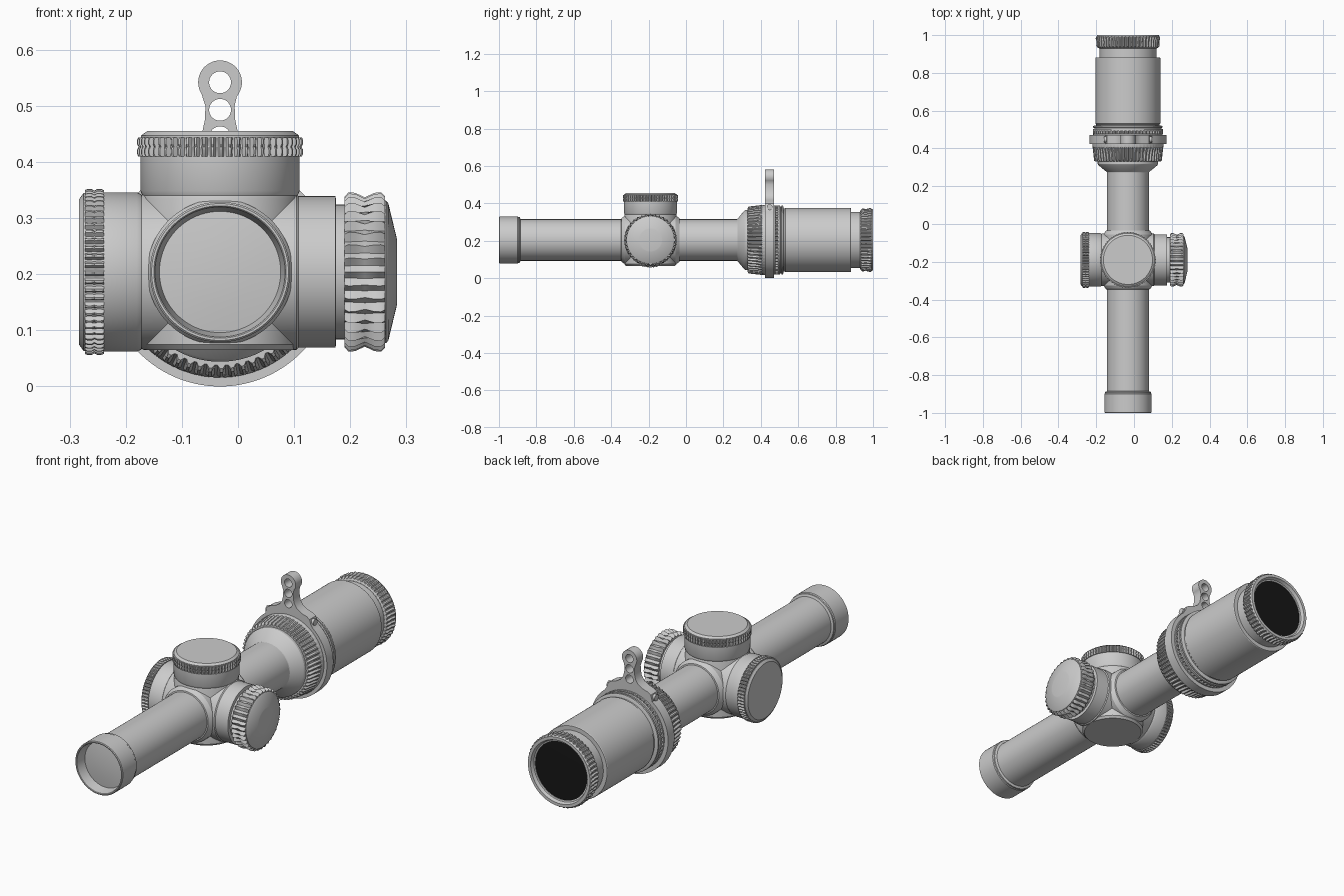
import bpy, bmesh
from math import sin, cos, pi, radians

CX, CY, CZ = -0.032, -0.19, 0.204     # optical axis x/z, turret centre y


def lathe(name, axis, profile, teeth=0, per=4, n=96):
    """Revolve (radius, position, groove depth) points; teeth > 0 cuts grooves."""
    n = teeth * per if teeth else n
    bm = bmesh.new()
    rings = []
    for p in profile:
        r0, h = p[0], p[1]
        d = p[2] if len(p) > 2 else 0
        ring = []
        for k in range(n):
            r = r0 - (d if k % per >= per / 2 else 0)
            a = 2 * pi * k / n
            u, v = r * cos(a), r * sin(a)
            co = {'X': (h, CY + u, CZ + v),
                  'Y': (CX + u, h, CZ + v),
                  'Z': (CX + u, CY + v, h)}[axis]
            ring.append(bm.verts.new(co))
        rings.append(ring)
    for a, b in zip(rings, rings[1:]):
        for k in range(n):
            j = (k + 1) % n
            bm.faces.new((a[k], a[j], b[j], b[k]))
    bmesh.ops.remove_doubles(bm, verts=bm.verts, dist=1e-5)
    bmesh.ops.recalc_face_normals(bm, faces=bm.faces)
    me = bpy.data.meshes.new(name)
    bm.to_mesh(me)
    bm.free()
    ob = bpy.data.objects.new(name, me)
    bpy.context.collection.objects.link(ob)
    return ob


# Main tube with front bell, recessed objective lens
lathe("main_tube", 'Y', [
    (0, -0.945), (0.107, -0.945), (0.109, -0.955), (0.116, -0.998), (0.118, -1),
    (0.122, -1), (0.125, -0.997), (0.125, -0.9), (0.122, -0.896), (0.122, -0.889),
    (0.111, -0.885), (0.111, 0.3), (0, 0.3)])
lathe("objective_lens", 'Y', [(0, -0.958), (0.06, -0.956), (0.109, -0.95), (0, -0.946)])

# Central turret housing: three crossing cylinders
lathe("housing_vertical", 'Z', [
    (0, 0.065), (0.131, 0.065), (0.14, 0.075), (0.14, 0.335), (0.137, 0.342), (0, 0.342)])
lathe("housing_cross", 'X', [
    (0, -0.176), (0.135, -0.176), (0.139, -0.168), (0.139, 0.104), (0.135, 0.108), (0, 0.108)])
lathe("housing_collar", 'Y', [
    (0.109, CY - 0.157), (0.117, CY - 0.155), (0.13, CY - 0.135), (0.13, CY + 0.135),
    (0.117, CY + 0.155), (0.109, CY + 0.157)])


def cap_profile(s, a, b, band0, band1, end):
    """Capped turret: plain barrel, double row of teeth, chamfered lid."""
    m, w = (band0 + band1) / 2, (band1 - band0)
    d = 0.009
    return [(0, a), (0.138, a), (s, a + (b - a) * 0.08), (s, band0), (s + 0.004, band0),
            (s + 0.004, band0, d * .6), (s + 0.006, band0 + w * .15, d),
            (s + 0.006, m - w * .15, d), (s + 0.003, m, d * .5),
            (s + 0.006, m + w * .15, d), (s + 0.006, band1 - w * .15, d),
            (s + 0.004, band1, d * .6), (s + 0.004, band1), (s - 0.001, band1),
            (s - 0.001, b), (s - 0.012, end), (0, end)]


# Elevation turret on top and capped turret on the left
lathe("top_turret", 'Z', cap_profile(0.142, 0.34, 0.447, 0.41, 0.444, 0.455), 60)
lathe("left_turret", 'X', cap_profile(0.142, -0.172, -0.275, -0.239, -0.273, -0.283), 60)

# Side knob on the right: barrel, neck, waisted knurl with pointed facets, domed end
lathe("right_turret_barrel", 'X', [
    (0, 0.1), (0.135, 0.1), (0.135, 0.174), (0.12, 0.175), (0.12, 0.2), (0, 0.2)])
lathe("right_knob", 'X', [
    (0, 0.19), (0.124, 0.19), (0.134, 0.19, 0.008), (0.142, 0.197, 0.015),
    (0.141, 0.209, 0.013), (0.133, 0.226, 0.003), (0.141, 0.243, 0.013),
    (0.142, 0.255, 0.015), (0.135, 0.262, 0.008), (0.124, 0.262)], 36, 2)
lathe("right_knob_end", 'X', [
    (0, 0.25), (0.127, 0.25), (0.127, 0.264), (0.122, 0.268), (0.064, 0.282),
    (0.059, 0.283), (0, 0.283)])

# Zoom ring: flare, grooved grip
lathe("eyepiece_flare", 'Y', [
    (0.109, 0.265), (0.112, 0.275), (0.155, 0.31), (0.16, 0.318), (0.16, 0.345), (0.1, 0.345)])
lathe("zoom_ring", 'Y', [
    (0.1, 0.33), (0.166, 0.33), (0.172, 0.33, 0.006), (0.179, 0.335, 0.011), (0.183, 0.37, 0.010),
    (0.187, 0.405, 0.003), (0.188, 0.415), (0.188, 0.427), (0.18, 0.427), (0.18, 0.45),
    (0.1, 0.45)], 56)
lathe("zoom_ring_rear", 'Y', [
    (0.1, 0.44), (0.184, 0.44), (0.184, 0.477), (0.185, 0.478, 0.009), (0.185, 0.492, 0.009),
    (0.185, 0.493), (0.185, 0.503), (0.178, 0.504), (0.178, 0.509), (0.184, 0.51),
    (0.184, 0.518), (0.174, 0.522), (0.1, 0.522)], 56)

# Eyepiece barrel and neck
lathe("eyepiece_barrel", 'Y', [
    (0.1, 0.515), (0.168, 0.515), (0.168, 0.528), (0.172, 0.532), (0.172, 0.878),
    (0.17, 0.881), (0.15, 0.881), (0.15, 0.94), (0.1, 0.94)])
# Knurled rear ring with open rim
lathe("eyepiece_rear_ring", 'Y', [
    (0.135, 0.93), (0.153, 0.93), (0.162, 0.935, 0.004), (0.168, 0.942, 0.009),
    (0.166, 0.965, 0.007), (0.171, 0.982, 0.009), (0.17, 0.99, 0.006), (0.165, 0.994),
    (0.163, 1.0), (0.149, 1.0), (0.143, 0.985), (0.137, 0.983), (0.135, 0.93)], 52)
glass = lathe("ocular_lens", 'Y', [(0, 0.95), (0.142, 0.95), (0.142, 0.98), (0, 0.984)])
mat = bpy.data.materials.new("dark_glass")
mat.diffuse_color = (0.008, 0.008, 0.008, 1)
glass.data.materials.append(mat)


# Throw lever: clamp ring, flared stem and pierced round head in one flat outline
def circle(x, z, r, a0=0, a1=360, n=48):
    return [(x + r * cos(radians(a0 + (a1 - a0) * i / n)),
             z + r * sin(radians(a0 + (a1 - a0) * i / n))) for i in range(n)]


side = [(0.026, 0.5), (0.027, 0.475), (0.032, 0.452), (0.045, 0.432), (0.07, 0.417),
        (0.098, 0.408), (0.112, 0.398), (0.118, 0.378)]
outline = (circle(CX, 0.542, 0.039, -40, 220, 32)
           + [(CX - x, z) for x, z in side]
           + circle(CX, 0.2035, 0.2035, 126, 414, 96)
           + [(CX + x, z) for x, z in reversed(side)])
holes = [circle(CX, 0.2035, 0.18, n=96)] + [circle(CX, z, 0.0195, n=32) for z in (0.542, 0.493, 0.444)]
cu = bpy.data.curves.new("throw_lever", 'CURVE')
cu.dimensions, cu.fill_mode, cu.extrude = '2D', 'BOTH', 0.024
for pts in [outline] + holes:
    sp = cu.splines.new('POLY')
    sp.points.add(len(pts) - 1)
    for p, (x, z) in zip(sp.points, pts):
        p.co = (x, z, 0, 1)
    sp.use_cyclic_u = True
lever = bpy.data.objects.new("throw_lever", cu)
lever.location, lever.rotation_euler = (0, 0.447, 0), (pi / 2, 0, 0)
bpy.context.collection.objects.link(lever)
bpy.ops.object.select_all(action='DESELECT')
lever.select_set(True)
bpy.context.view_layer.objects.active = lever
bpy.ops.object.convert(target='MESH')

# Clamp screws on both shoulders of the lever
for s, label in ((-1, "left"), (1, "right")):
    bpy.ops.mesh.primitive_cylinder_add(vertices=24, radius=0.015, depth=0.04,
                                        location=(CX + s * 0.106, 0.447, 0.38),
                                        rotation=(0, pi / 2, 0))
    bpy.context.object.name = "clamp_screw_" + label

# Smooth round surfaces, keep edges crisp
bpy.ops.object.select_all(action='SELECT')
bpy.ops.object.shade_smooth_by_angle(angle=radians(30))
